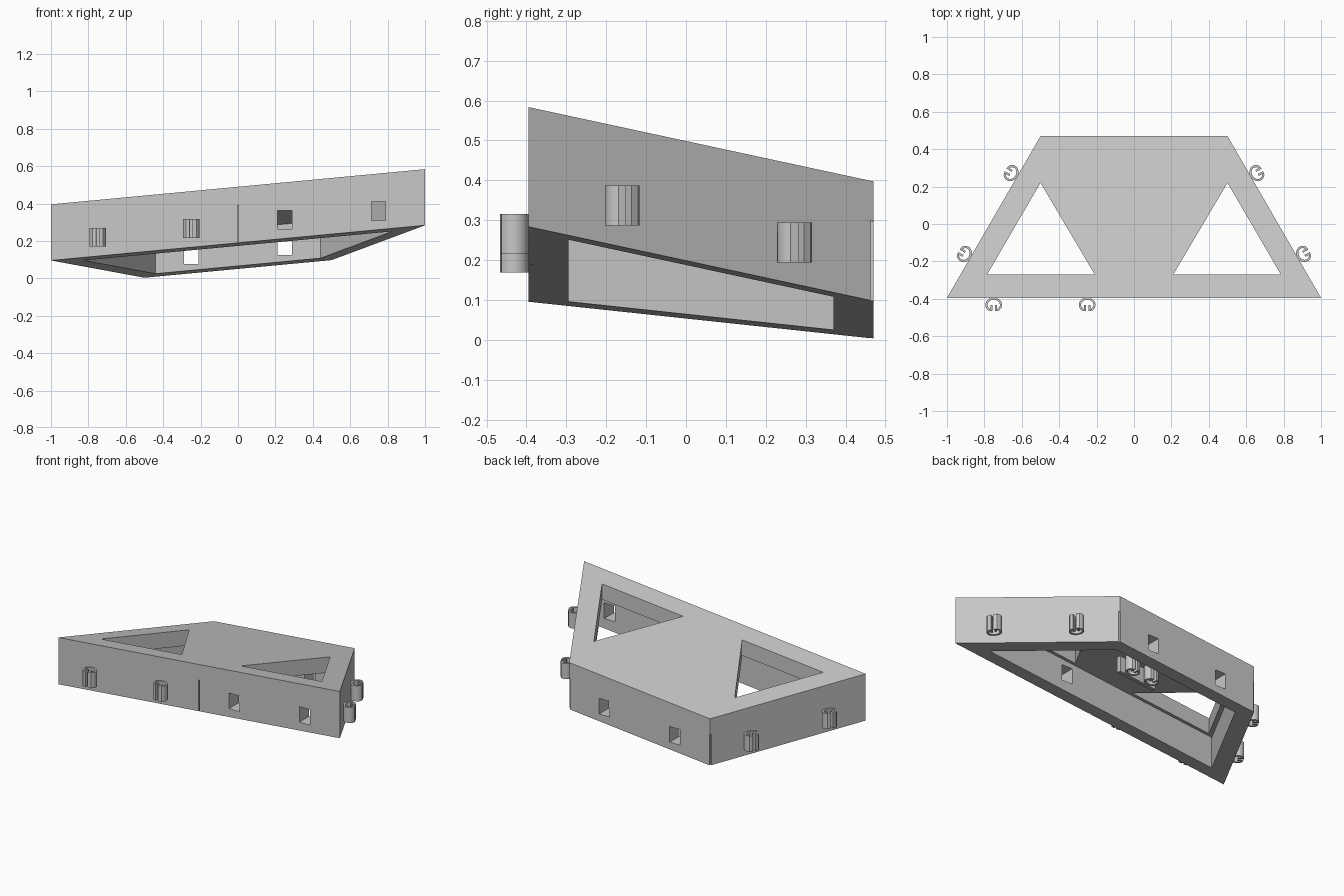
import bpy, bmesh, math
from mathutils import Vector

cube = bpy.data.objects.get("Cube")
if cube:
    bpy.data.objects.remove(cube, do_unlink=True)

grey = bpy.data.materials.new("light_grey")
grey.use_nodes = True
COLOUR = (0.58, 0.58, 0.58, 1)
grey.diffuse_color = COLOUR
grey.node_tree.nodes["Principled BSDF"].inputs["Base Color"].default_value = COLOUR

FRONT, BACK = -0.395, 0.47
HEIGHT, WALL = 0.3, 0.1
MID = 0.1            # height of clips and sockets above the lower rim


def base(x, y):
    """Height of the tilted lower rim."""
    return 0.126 + 0.094 * x - 0.161 * y


def prism(name, outline, low, high, level=None):
    """Extrude an outline; follow the tilt unless a level is given."""
    bm = bmesh.new()
    rings = []
    for h in (low, high):
        rings.append([bm.verts.new((x, y, h + (base(x, y) if level is None else level)))
                      for x, y in outline])
    n = len(outline)
    bm.faces.new(rings[0][::-1])
    bm.faces.new(rings[1])
    for i in range(n):
        j = (i + 1) % n
        bm.faces.new((rings[0][i], rings[0][j], rings[1][j], rings[1][i]))
    bmesh.ops.recalc_face_normals(bm, faces=bm.faces)
    mesh = bpy.data.meshes.new(name)
    bm.to_mesh(mesh)
    bm.free()
    obj = bpy.data.objects.new(name, mesh)
    bpy.context.collection.objects.link(obj)
    mesh.materials.append(grey)
    return obj


def rect(x, y, w, d):
    return [(x - w / 2, y - d / 2), (x + w / 2, y - d / 2),
            (x + w / 2, y + d / 2), (x - w / 2, y + d / 2)]


def trapezoid(inset):
    shift = inset / math.cos(math.radians(30))
    edge = lambda y: 1 - (y - FRONT) * 0.5 / (BACK - FRONT) - shift
    y0, y1 = FRONT + inset, BACK - inset
    return [(-edge(y0), y0), (edge(y0), y0), (edge(y1), y1), (-edge(y1), y1)]


# Tilted shell, open below
body = prism("body", trapezoid(0), 0, HEIGHT)
cutters = [prism("cavity_cutter", trapezoid(WALL), -0.2, 0.2)]

# Triangular windows in the top plate
for s in (-1, 1):
    cutters.append(prism("window_cutter",
                         [(s * 0.5, 0.22), (s * 0.21, -0.27), (s * 0.785, -0.27)], 0.1, 0.5))

# Sockets through the front and back walls
for x, y in ((0.25, FRONT), (0.75, FRONT), (-0.25, BACK), (0.25, BACK)):
    cutters.append(prism("socket_cutter", rect(x, y, 0.075, 0.22),
                         MID - 0.05, MID + 0.05, base(x, y)))

# Thin slits at the module joints
for x, y in ((0, FRONT), (-0.5, BACK), (0.5, BACK)):
    cutters.append(prism("slit_cutter", rect(x, y, 0.008, 0.02), -0.05, 0.2))

for c in cutters:
    c.hide_render = True
    m = body.modifiers.new(c.name, 'BOOLEAN')
    m.operation, m.solver, m.object = 'DIFFERENCE', 'EXACT', c
bpy.context.view_layer.objects.active = body
for m in list(body.modifiers):
    bpy.ops.object.modifier_apply(modifier=m.name)
for c in cutters:
    bpy.data.objects.remove(c, do_unlink=True)


def clip(name, x, y, nx, ny, level):
    """Split ring with inward-curled tips, opening along (nx, ny)."""
    out, side = Vector((nx, ny)), Vector((-ny, nx))
    path = [(0.012, 0.038)]
    path += [(0.039 * math.sin(a), 0.037 - 0.033 * math.cos(a))
             for a in (math.radians(160 - 20 * i) for i in range(17))]
    path += [(-0.012, 0.038)]
    pts = [Vector(p) for p in path]
    left, right = [], []
    for i, p in enumerate(pts):
        t = (pts[min(i + 1, len(pts) - 1)] - pts[max(i - 1, 0)]).normalized()
        n = Vector((-t.y, t.x)) * 0.006
        left.append(p + n)
        right.append(p - n)
    outline = [Vector((x, y)) + side * p.x + out * p.y for p in left + right[::-1]]
    obj = prism(name, outline, -0.05, 0.05, level)
    bpy.ops.object.select_all(action='DESELECT')
    obj.select_set(True)
    bpy.context.view_layer.objects.active = obj
    bpy.ops.object.shade_smooth_by_angle(angle=math.radians(35))


# Clips on the front and on both slanted sides
for x in (-0.75, -0.25):
    clip("front_clip", x, FRONT, 0, -1, base(x, FRONT) + MID)
for s, label in ((-1, "right"), (1, "left")):
    for f in (0.25, 0.75):
        x, y = s * (0.5 + 0.5 * f), BACK + (FRONT - BACK) * f
        clip(label + "_clip", x, y, s * 0.866, 0.5, base(x, y) + MID)

# Bracket with two clips under the top plate
prism("inner_bracket", rect(0, 0.02, 0.26, 0.03), 0.1, 0.205)
for x in (-0.07, 0.07):
    clip("inner_clip", x, 0.035, 0, 1, base(x, 0.035) + 0.155)
